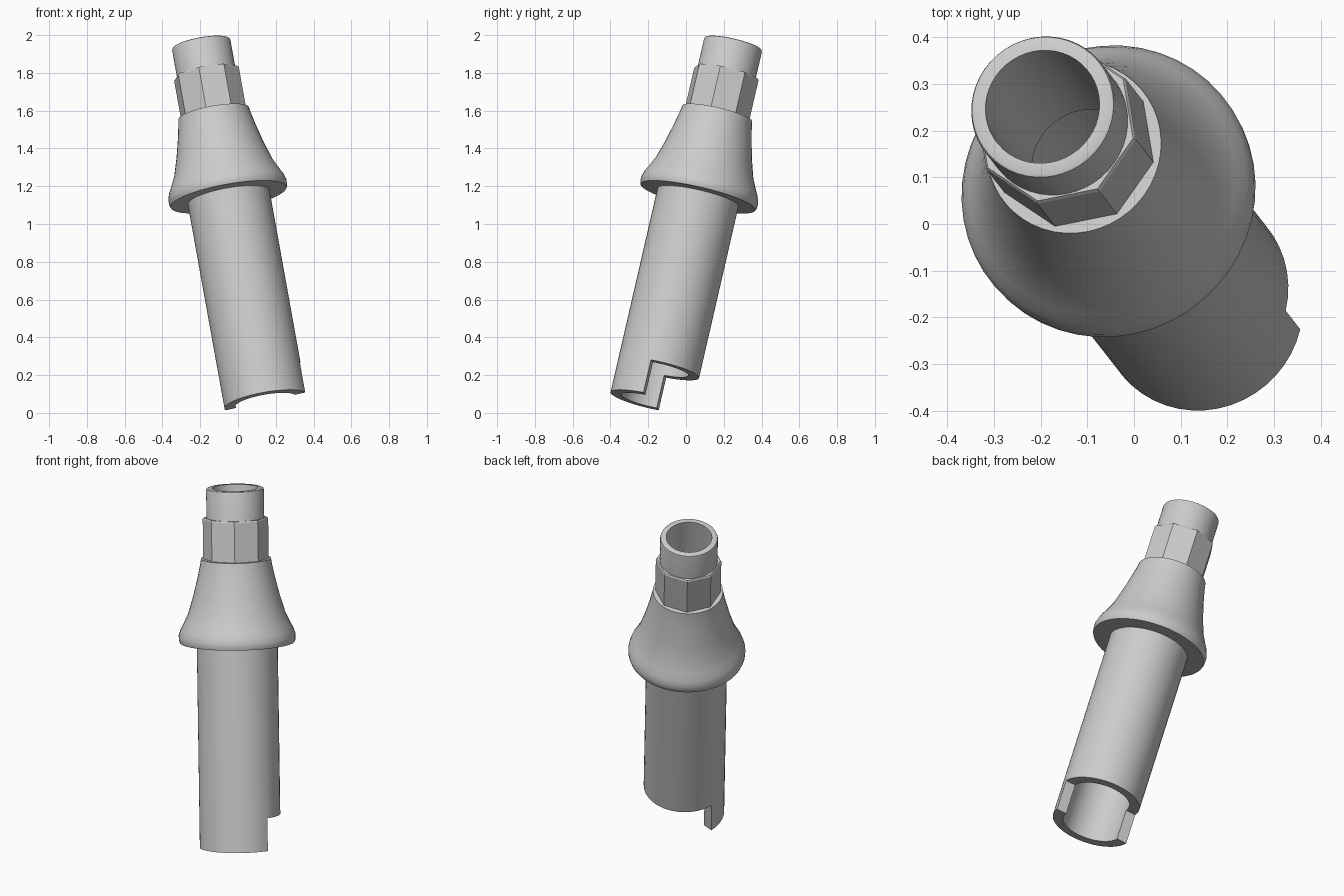
import bpy, bmesh
from math import pi, sin, cos, radians
from mathutils import Vector, Matrix

if "Cube" in bpy.data.objects:
    bpy.data.objects.remove(bpy.data.objects["Cube"])

# Tilted axis of the whole part: bottom centre to top centre
BASE = Vector((0.145, -0.185, 0.061))
TOP = Vector((-0.196, 0.251, 1.956))
AXIS = TOP - BASE
L = AXIS.length
TILT = (Matrix.Translation(BASE)
        @ Vector((0, 0, 1)).rotation_difference(AXIS).to_matrix().to_4x4()
        @ Matrix.Rotation(radians(-12), 4, 'Z'))


def revolve(name, profile, n):
    """Closed (radius, height) outline turned around the local z axis."""
    bm = bmesh.new()
    rings = [[bm.verts.new((r * cos(2 * pi * i / n), r * sin(2 * pi * i / n), z))
              for r, z in profile] for i in range(n)]
    m = len(profile)
    for i in range(n):
        a, b = rings[i], rings[(i + 1) % n]
        for j in range(m):
            k = (j + 1) % m
            bm.faces.new((a[j], b[j], b[k], a[k]))
    bmesh.ops.recalc_face_normals(bm, faces=bm.faces[:])
    mesh = bpy.data.meshes.new(name)
    bm.to_mesh(mesh)
    bm.free()
    ob = bpy.data.objects.new(name, mesh)
    bpy.context.collection.objects.link(ob)
    return ob


def activate(ob):
    bpy.ops.object.select_all(action='DESELECT')
    ob.select_set(True)
    bpy.context.view_layer.objects.active = ob


# Sleeve, flared collar and top ring in one hollow turned body
body = revolve("hollow_body", [
    (0.162, 0), (0.220, 0), (0.220, 1.127),                  # sleeve
    (0.312, 1.127), (0.317, 1.14), (0.318, 1.165),           # collar rim
    (0.308, 1.197), (0.290, 1.232), (0.265, 1.285),
    (0.236, 1.38), (0.211, 1.48), (0.195, 1.555), (0.190, 1.587),
    (0.157, 1.587), (0.157, L - 0.012), (0.154, L - 0.003), (0.148, L),  # top ring
    (0.124, L), (0.124, 1.40), (0.162, 1.34)], 48)           # bore

# Notch that leaves a half-round tongue at the lower end
bpy.ops.mesh.primitive_cube_add(size=1, location=(0, 0.25, 0.04))
cutter = bpy.context.object
cutter.name = "notch_cutter"
cutter.hide_render = True
cutter.scale = (1, 0.5, 0.28)
activate(body)
cut = body.modifiers.new("notch", 'BOOLEAN')
cut.operation = 'DIFFERENCE'
cut.solver = 'EXACT'
cut.object = cutter
bpy.ops.object.modifier_apply(modifier=cut.name)
bpy.data.objects.remove(cutter)

# Eight-sided drive band around the neck
band = revolve("octagon_band", [
    (0.150, 1.58), (0.178, 1.58), (0.178, 1.805), (0.173, 1.812), (0.150, 1.812)], 8)

for ob in (body, band):
    ob.data.transform(TILT)
    activate(ob)
    if ob is body:
        bpy.ops.object.shade_smooth_by_angle(angle=radians(30))
